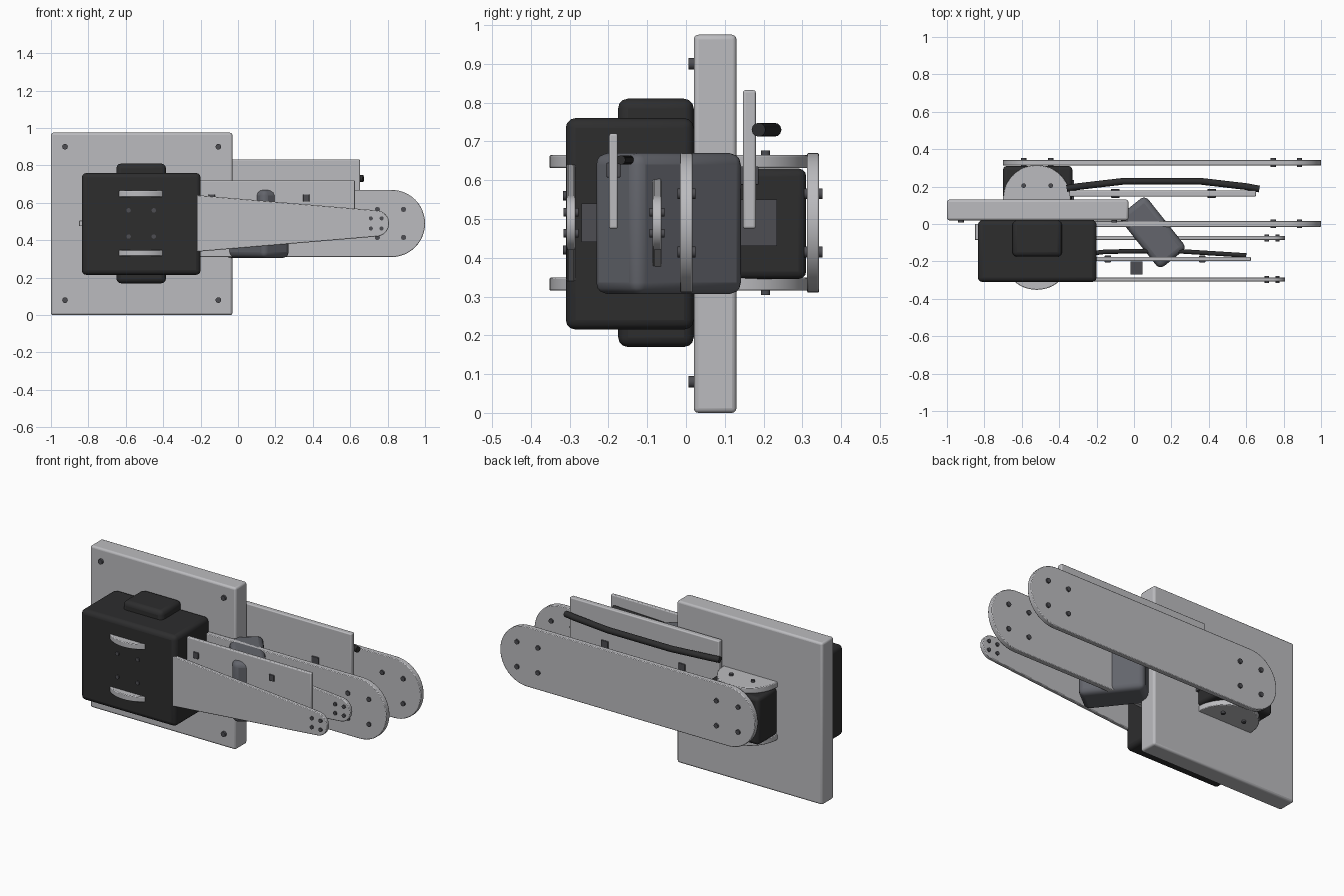
import bpy, bmesh, math
from mathutils import Vector, Matrix

old = bpy.data.objects.get("Cube")
if old:
    bpy.data.objects.remove(old, do_unlink=True)


def material(name, rgb):
    m = bpy.data.materials.new(name)
    m.use_nodes = True
    m.diffuse_color = (*rgb, 1)
    bsdf = next(n for n in m.node_tree.nodes if n.type == 'BSDF_PRINCIPLED')
    bsdf.inputs["Base Color"].default_value = (*rgb, 1)
    return m


LIGHT = material("light grey", (0.5, 0.5, 0.52))
DARK = material("near black", (0.026, 0.026, 0.027))
SLATE = material("slate grey", (0.125, 0.13, 0.15))
BOLT = material("bolt grey", (0.075, 0.075, 0.085))


def finish(name, bm, mat, bevel=0, segments=3):
    bmesh.ops.recalc_face_normals(bm, faces=bm.faces[:])
    mesh = bpy.data.meshes.new(name)
    bm.to_mesh(mesh)
    bm.free()
    mesh.materials.append(mat)
    ob = bpy.data.objects.new(name, mesh)
    bpy.context.collection.objects.link(ob)
    if bevel:
        mod = ob.modifiers.new("bevel", 'BEVEL')
        mod.width, mod.segments = bevel, segments
        mod.limit_method, mod.angle_limit = 'ANGLE', math.radians(40)
    bpy.ops.object.select_all(action='DESELECT')
    ob.select_set(True)
    bpy.context.view_layer.objects.active = ob
    bpy.ops.object.shade_smooth_by_angle(angle=math.radians(35))
    return ob


def box(name, x, y, z, mat, bevel=0):
    """Box from (min, max) ranges on each axis."""
    bm = bmesh.new()
    bmesh.ops.create_cube(bm, size=1)
    for v in bm.verts:
        v.co = [(lo + hi) / 2 + c * (hi - lo) for c, (lo, hi) in zip(v.co, (x, y, z))]
    return finish(name, bm, mat, bevel)


def cylinder(name, centre, radius, depth, axis, mat, sides=16, bevel=0):
    bm = bmesh.new()
    bmesh.ops.create_cone(bm, cap_ends=True, segments=sides, radius1=radius,
                          radius2=radius, depth=depth)
    turn = Vector((0, 0, 1)).rotation_difference(Vector(axis)).to_matrix().to_4x4()
    bm.transform(Matrix.Translation(centre) @ turn)
    return finish(name, bm, mat, bevel, 2)


def arm(name, x0, r0, x1, r1, y, mat=LIGHT):
    """Flat link whose outline wraps two circles, radius r0 at x0 and r1 at x1."""
    bm = bmesh.new()
    a = math.acos((r0 - r1) / (x1 - x0))
    steps = 24
    outline = []
    for cx, r, start, sweep in ((x1, r1, -a, 2 * a), (x0, r0, a, 2 * (math.pi - a))):
        for i in range(steps + 1):
            t = start + sweep * i / steps
            outline.append(bm.verts.new((cx + r * math.cos(t), y[0], MID + r * math.sin(t))))
    face = bm.faces.new(outline)
    grown = bmesh.ops.extrude_face_region(bm, geom=[face])["geom"]
    bmesh.ops.translate(bm, vec=(0, y[1] - y[0], 0),
                        verts=[v for v in grown if isinstance(v, bmesh.types.BMVert)])
    return finish(name, bm, mat, 0.004, 2)


def bolts(name, xs, zs, y, radius=0.014):
    """Grid of bolts that run through the y range."""
    for x in xs:
        for z in zs:
            cylinder(name, (x, sum(y) / 2, z), radius, y[1] - y[0], (0, 1, 0), BOLT)


def handle(name, points, radius):
    curve = bpy.data.curves.new(name, 'CURVE')
    curve.dimensions = '3D'
    curve.bevel_depth, curve.bevel_resolution = radius, 4
    curve.use_fill_caps = True
    spline = curve.splines.new('POLY')
    spline.points.add(len(points) - 1)
    for p, co in zip(spline.points, points):
        p.co = (*co, 1)
    curve.materials.append(DARK)
    ob = bpy.data.objects.new(name, curve)
    bpy.context.collection.objects.link(ob)


MID = 0.49      # height of the joint axis
PIVOT = -0.52   # shoulder joint

# Wall plate with corner bolts
box("base_plate", (-1, -0.03), (0.02, 0.13), (0, 0.975), LIGHT, 0.012)
bolts("base_plate_bolt", (-0.925, -0.105), (0.08, 0.9), (0.007, 0.05), 0.015)

# Large motor on the front
box("main_motor", (-0.835, -0.2), (-0.31, 0.02), (0.215, 0.76), DARK, 0.025)
box("main_motor_housing", (-0.65, -0.385), (-0.175, 0.02), (0.17, 0.81), DARK, 0.025)
box("main_motor_connector", (-0.85, -0.8), (-0.085, 0), (0.475, 0.505), LIGHT, 0.003)

# Smaller motor behind the plate
box("rear_motor", (-0.7, -0.33), (0.125, 0.31), (0.345, 0.63), DARK, 0.02)
box("rear_motor_connector", (-0.34, -0.32), (0.13, 0.235), (0.43, 0.55), BOLT)

# Output discs above and below both motors
for side in (-1, 1):
    z = MID + side * 0.158
    cylinder("front_disc", (PIVOT, -0.17, z), 0.182, 0.034, (0, 0, 1), LIGHT, 48, 0.004)
    cylinder("rear_disc", (PIVOT, 0.135, z), 0.18, 0.034, (0, 0, 1), LIGHT, 48, 0.004)
    for x in (-0.59, -0.445):
        cylinder("rear_disc_bolt", (x, 0.205, z + side * 0.015), 0.012, 0.026, (0, 0, 1), BOLT)

# Straight links
arm("rear_arm", PIVOT, 0.18, 0.82, 0.18, (0.312, 0.343))
arm("middle_arm", PIVOT, 0.18, 0.82, 0.18, (-0.015, 0.017))
ROWS = (MID - 0.075, MID + 0.075)
bolts("rear_arm_bolt", (-0.59, -0.445, 0.745, 0.885), ROWS, (0.304, 0.352))
bolts("middle_arm_bolt", (0.745, 0.885), ROWS, (-0.022, 0.025))

# Tapered links
for label, y in (("front", (-0.308, -0.285)), ("inner", (-0.086, -0.063))):
    arm(label + "_tapered_arm", PIVOT, 0.176, 0.738, 0.07, y)
    bolts(label + "_arm_tip_bolt", (0.71, 0.768), (MID - 0.027, MID + 0.027),
          (y[0] - 0.008, y[1] + 0.008), 0.011)
bolts("front_arm_root_bolt", (-0.585, -0.45), (0.42, 0.56), (-0.317, -0.29), 0.012)

# Turned elbow motor between the links
elbow = box("elbow_motor", (-0.18, 0.18), (-0.093, 0.093), (-0.182, 0.182), SLATE, 0.03)
elbow.location = (0.098, -0.045, MID - 0.002)
elbow.rotation_euler.z = math.radians(-51.5)
box("elbow_connector", (-0.02, 0.045), (-0.27, -0.2), (0.44, 0.54), BOLT)

# Side covers with clips and curved handles
box("rear_cover", (-0.345, 0.652), (0.147, 0.18), (0.475, 0.832), LIGHT, 0.006)
box("front_cover", (-0.35, 0.625), (-0.198, -0.176), (0.475, 0.72), LIGHT, 0.005)
for x in (-0.1, 0.415):
    box("rear_cover_clip", (x - 0.023, x + 0.023), (0.14, 0.187), (0.588, 0.635), BOLT, 0.003)
for x in (-0.14, 0.365):
    box("front_cover_clip", (x - 0.017, x + 0.017), (-0.205, -0.169), (0.607, 0.645), BOLT, 0.003)
handle("rear_handle", [(-0.36, 0.19, 0.73), (-0.3, 0.2, 0.73), (-0.06, 0.228, 0.73),
                       (0.36, 0.228, 0.73), (0.6, 0.2, 0.73), (0.67, 0.187, 0.73)], 0.018)
handle("front_handle", [(-0.3, -0.165, 0.652), (-0.15, -0.148, 0.652),
                        (0.2, -0.143, 0.652), (0.6, -0.168, 0.652)], 0.012)
